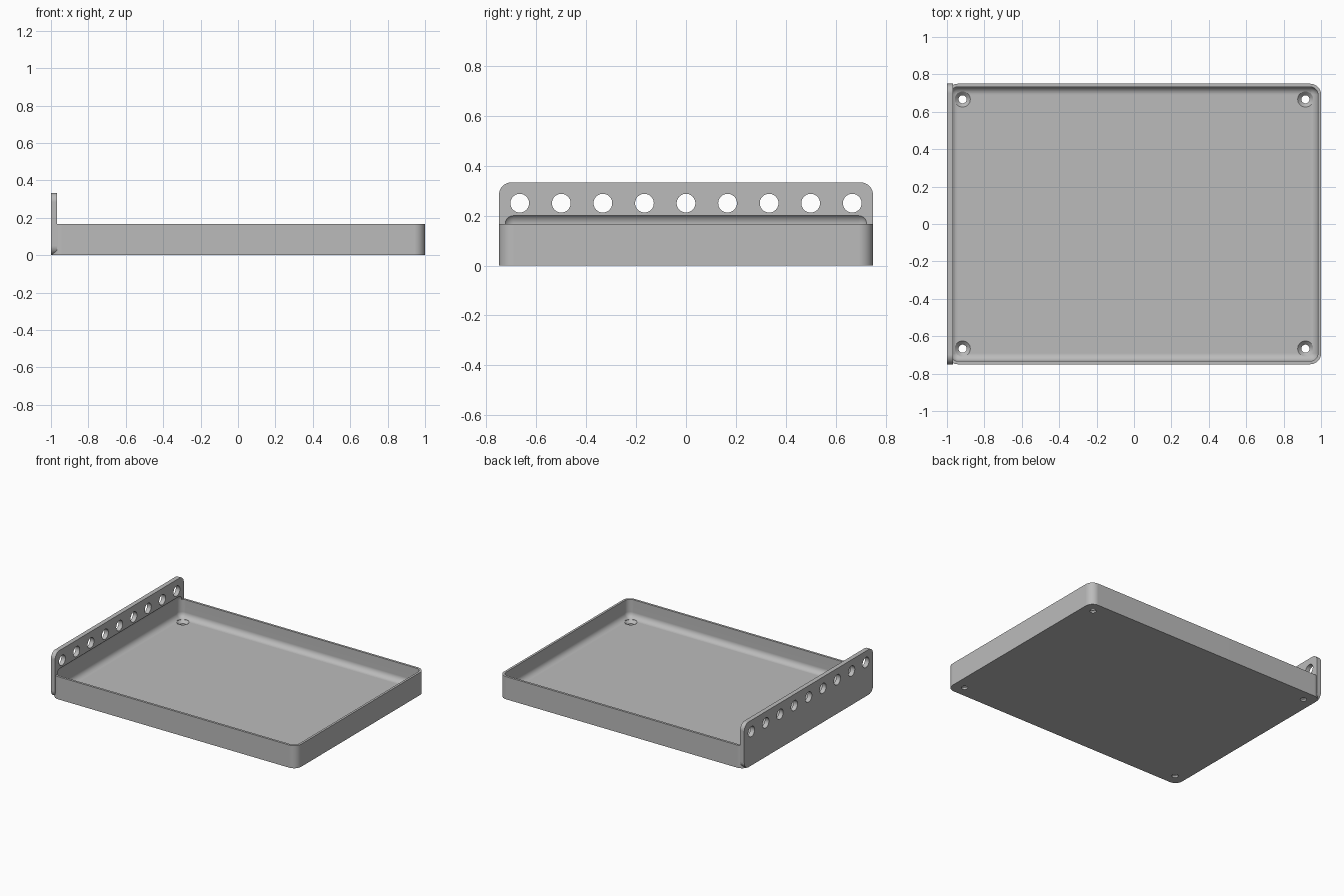
import bpy, bmesh, math
from mathutils import Matrix, Vector

if "Cube" in bpy.data.objects:
    bpy.data.objects.remove(bpy.data.objects["Cube"])

MM = 1 / 60  # working unit
HALF_X, HALF_Y = 60 * MM, 45 * MM
WALL, FLOOR, RIM = 1 * MM, 2 * MM, 10 * MM
PLATE_T, PLATE_H = 2 * MM, 20 * MM

grey = bpy.data.materials.new("light grey")
grey.use_nodes = True
colour = (0.5, 0.5, 0.5, 1)
grey.diffuse_color = colour
grey.node_tree.nodes["Principled BSDF"].inputs["Base Color"].default_value = colour


def make_object(name, bm):
    bmesh.ops.recalc_face_normals(bm, faces=bm.faces)
    mesh = bpy.data.meshes.new(name)
    bm.to_mesh(mesh)
    bm.free()
    mesh.materials.append(grey)
    obj = bpy.data.objects.new(name, mesh)
    bpy.context.collection.objects.link(obj)
    return obj


def rounded_box(name, lo, hi, radius, axis=None, segments=8):
    """Box with the edges along one axis rounded, or every edge if no axis."""
    lo, hi = Vector(lo), Vector(hi)
    bm = bmesh.new()
    bmesh.ops.create_cube(bm, size=1)
    bmesh.ops.scale(bm, vec=hi - lo, verts=bm.verts)
    bmesh.ops.translate(bm, vec=(lo + hi) / 2, verts=bm.verts)
    edges = [e for e in bm.edges if axis is None or
             abs(e.verts[0].co[axis] - e.verts[1].co[axis]) > 1e-5]
    bmesh.ops.bevel(bm, geom=edges, offset=radius, segments=segments,
                    profile=0.5, affect='EDGES')
    return make_object(name, bm)


def combine(target, tool, operation):
    mod = target.modifiers.new(operation.title(), 'BOOLEAN')
    mod.operation, mod.solver, mod.object = operation, 'EXACT', tool
    bpy.context.view_layer.objects.active = target
    bpy.ops.object.modifier_apply(modifier=mod.name)
    bpy.data.objects.remove(tool)


# Tray body and the upright plate at one end
tray = rounded_box("tray", (-HALF_X, -HALF_Y, 0), (HALF_X, HALF_Y, RIM),
                   3.5 * MM, axis=2)
plate = rounded_box("end_plate", (-HALF_X, -HALF_Y, 0),
                    (-HALF_X + PLATE_T, HALF_Y, PLATE_H), 3 * MM, axis=0)
combine(tray, plate, 'UNION')

# Hollow with filleted floor, which also bites into the plate
hollow = rounded_box("hollow_cutter",
                     (-HALF_X + WALL, -HALF_Y + WALL, FLOOR),
                     (HALF_X - WALL, HALF_Y - WALL, 12.5 * MM), 2.5 * MM)
combine(tray, hollow, 'DIFFERENCE')

# Row of round holes through the plate
bm = bmesh.new()
for i in range(-4, 5):
    place = (Matrix.Translation((-HALF_X + PLATE_T / 2, i * 10 * MM, 15 * MM))
             @ Matrix.Rotation(math.pi / 2, 4, 'Y'))
    bmesh.ops.create_cone(bm, cap_ends=True, segments=40, radius1=2.25 * MM,
                          radius2=2.25 * MM, depth=6 * MM, matrix=place)
combine(tray, make_object("plate_hole_cutter", bm), 'DIFFERENCE')

# Countersunk screw holes in the floor corners
profile = [(0, -1), (1.3, -1), (1.3, 0.8), (2.5, 2), (2.5, 6), (0, 6)]
bm = bmesh.new()
for sx in (-1, 1):
    for sy in (-1, 1):
        centre = Vector((sx * 55 * MM, sy * 40 * MM, 0))
        verts = [bm.verts.new(centre + Vector((r * MM, 0, z * MM)))
                 for r, z in profile]
        edges = [bm.edges.new(pair) for pair in zip(verts, verts[1:])]
        bmesh.ops.spin(bm, geom=verts + edges, cent=centre, axis=(0, 0, 1),
                       angle=math.tau, steps=32)
bmesh.ops.remove_doubles(bm, verts=bm.verts, dist=1e-5)
combine(tray, make_object("screw_hole_cutter", bm), 'DIFFERENCE')

# Smooth curves, crisp edges, flat large faces
bpy.ops.object.select_all(action='DESELECT')
tray.select_set(True)
bpy.context.view_layer.objects.active = tray
bpy.ops.object.shade_smooth_by_angle(angle=math.radians(25))
normals = tray.modifiers.new("Flat Faces", 'WEIGHTED_NORMAL')
normals.keep_sharp = True
